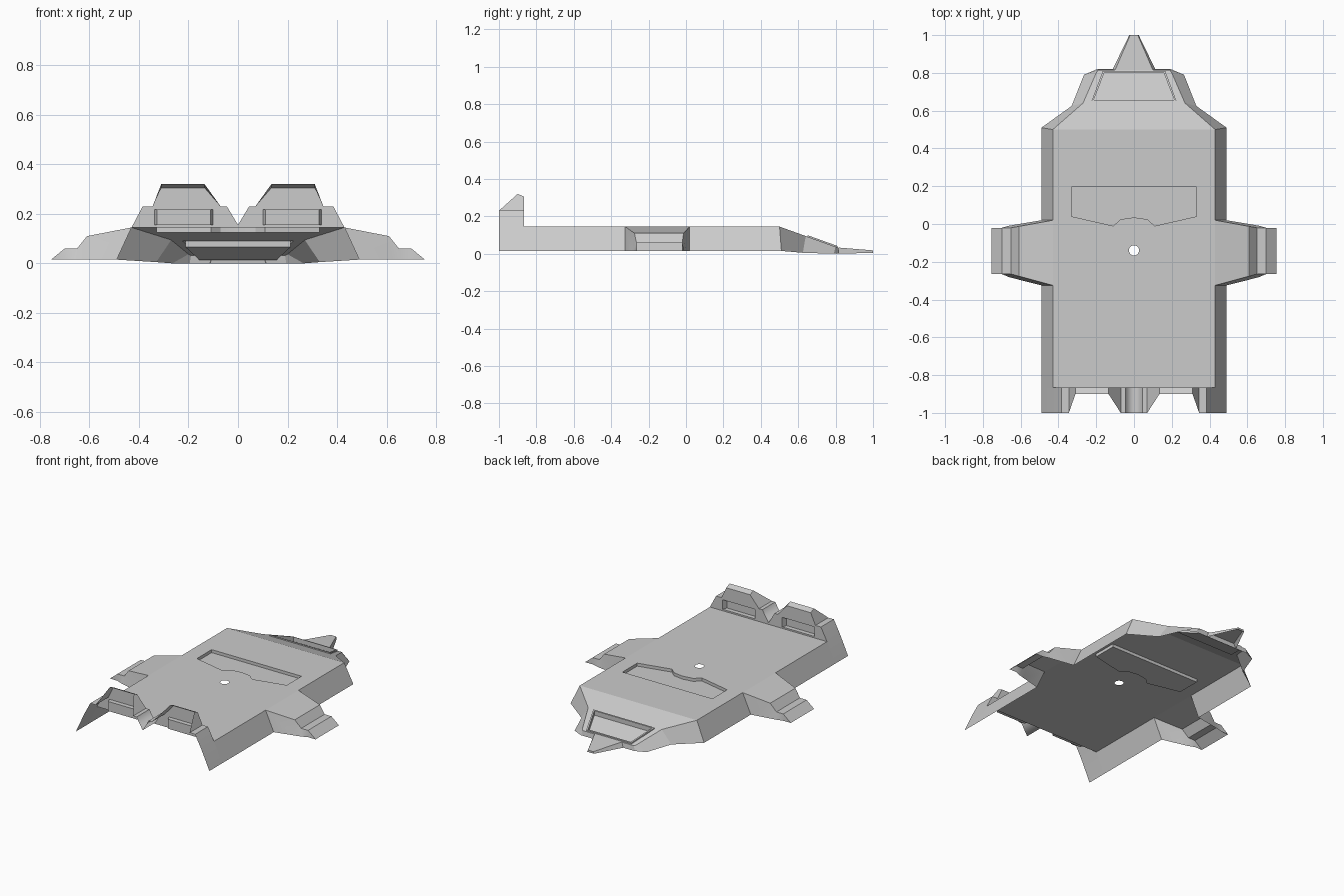
import bpy, bmesh
from math import cos, sin, tau
from mathutils import Vector

if "Cube" in bpy.data.objects:
    bpy.data.objects.remove(bpy.data.objects["Cube"])

grey = bpy.data.materials.new("hull_grey")
grey.use_nodes = True
grey.diffuse_color = (0.6, 0.6, 0.6, 1)
grey.node_tree.nodes["Principled BSDF"].inputs["Base Color"].default_value = (0.6, 0.6, 0.6, 1)


def sym(half):
    """Close a right-half outline into a full symmetric loop."""
    return half + [(-p[0], *p[1:]) for p in reversed(half) if p[0] > 0]


def at_z(points, z):
    return [(x, y, z) for x, y in points]


def shift(points, dx=0, dy=0, dz=0):
    return [(x + dx, y + dy, z + dz) for x, y, z in points]


def panel(name, lofts=(), caps=(), plate=(), facing=(0, 0, 1), mirror=False, closed=False):
    """Sheet from lofted rows, polygon caps and a plate with holes."""
    bm = bmesh.new()
    for rows in lofts:
        grid = [[bm.verts.new(p) for p in row] for row in rows]
        n = len(rows[0])
        for a, b in zip(grid, grid[1:]):
            for i in range(n if closed else n - 1):
                j = (i + 1) % n
                bm.faces.new((a[i], a[j], b[j], b[i]))
    for cap in caps:
        bm.faces.new([bm.verts.new(p) for p in cap])
    edges = []
    for loop in plate:
        ring = [bm.verts.new(p) for p in loop]
        edges += [bm.edges.new((ring[i - 1], ring[i])) for i in range(len(ring))]
    if edges:
        bmesh.ops.triangle_fill(bm, use_beauty=True, edges=edges, normal=facing)
    bmesh.ops.remove_doubles(bm, verts=bm.verts[:], dist=0.0005)
    bmesh.ops.recalc_face_normals(bm, faces=bm.faces[:])
    largest = max(bm.faces, key=lambda f: f.calc_area())
    if largest.normal.dot(Vector(facing)) < 0:
        bmesh.ops.reverse_faces(bm, faces=bm.faces[:])
    mesh = bpy.data.meshes.new(name)
    bm.to_mesh(mesh)
    bm.free()
    mesh.materials.append(grey)
    ob = bpy.data.objects.new(name, mesh)
    bpy.context.collection.objects.link(ob)
    if mirror:
        ob.modifiers.new("Mirror", "MIRROR")
    bpy.ops.object.select_all(action="DESELECT")
    ob.select_set(True)
    bpy.context.view_layer.objects.active = ob
    bpy.ops.object.shade_smooth_by_angle(angle=0.5)
    return ob


DECK, BASE, WALL = 0.145, 0.015, -0.865

# Deck with a shaped recess and a round hole
recess = at_z(sym([(0, 0.035), (0.07, 0.025), (0.11, -0.01), (0.33, 0.04), (0.33, 0.195)]), DECK)
hole = [(0.027 * cos(tau * i / 24), -0.14 + 0.027 * sin(tau * i / 24), DECK) for i in range(24)]
panel("deck", plate=[at_z(sym([(0.43, WALL), (0.43, 0.5)]), DECK), recess, hole])
recess_floor = shift(recess, dz=-0.02)
panel("deck_recess", lofts=[[recess, recess_floor]], caps=[recess_floor], closed=True)


# Sloping bow with a framed window recess
def slope(points, dz=0):
    return [(x, y, DECK - 0.36 * (y - 0.5) + dz) for x, y in points]


bow_edge = [(0.43, 0.5), (0.27, 0.64), (0.2, 0.8), (0.19, 0.815)]
frame = sym([(0.225, 0.65), (0.165, 0.81)])
opening = sym([(0.213, 0.657), (0.156, 0.803)])
panel("bow_slope", plate=[slope(sym(bow_edge)), slope(frame)])
panel("bow_window",
      lofts=[[slope(frame), slope(frame, 0.008), slope(opening, 0.008), slope(opening, -0.022)]],
      caps=[slope(opening, -0.022)], closed=True)

# Sloped side walls behind and ahead of the wings
bow_foot = [(0.49, 0.02, BASE), (0.49, 0.51, BASE), (0.33, 0.625, 0.005),
            (0.265, 0.79, 0), (0.195, 0.82, 0), (0, 0.82, 0)]
bow_top = [(0.43, 0.02, DECK)] + slope(bow_edge)
panel("bow_side", lofts=[[bow_foot, bow_top + slope([(0, 0.815)])]], facing=(1, 0, 0), mirror=True)
panel("main_side", lofts=[[[(0.49, WALL, BASE), (0.43, WALL, DECK)],
                           [(0.49, -0.325, BASE), (0.43, -0.325, DECK)]]],
      facing=(1, 0, 0), mirror=True)

# Pointed prow
prow_back = [(0, 0.815, 0.033), (0.1, 0.815, 0.033), (0.115, 0.815, 0)]
prow_tip = [(0, 1, 0.018), (0.02, 1, 0.018), (0.025, 1, 0.005)]
panel("prow", lofts=[[prow_back, prow_tip]], caps=[prow_tip + [(0, 1, 0.005)]], mirror=True)

# Stepped side wings with end walls
wing = [(0.43, DECK), (0.61, 0.11), (0.65, 0.06), (0.7, 0.06), (0.755, BASE)]
wing_foot = [0.49, 0.62, 0.66, 0.7, 0.755]


def wing_rows(root, tip):
    y = [root, root + (tip - root) * 0.82, tip, tip, tip]
    foot_y = [root, root + (tip - root) * 0.55, root + (tip - root) * 0.72, tip, tip]
    return ([(x, fy, BASE) for x, fy in zip(wing_foot, foot_y)],
            [(x, py, z) for (x, z), py in zip(wing, y)])


foot_a, top_a = wing_rows(0.02, -0.02)
foot_b, top_b = wing_rows(-0.325, -0.265)
panel("wing", lofts=[[foot_a, top_a, top_b, foot_b]], mirror=True)

# Twin tower hood, open toward the front, with its upright wall
hood = [(0.49, BASE), (0.43, DECK), (0.385, 0.23), (0.345, 0.23), (0.31, 0.32),
        (0.135, 0.32), (0.07, 0.23), (0.045, 0.23), (0, 0.155)]
hood_front = [(x, -0.9 if z > 0.3 else -1, z) for x, z in hood]
hood_back = [(x, WALL, min(z, 0.305)) for x, z in hood]
panel("tower_hood", lofts=[[hood_front, hood_back]], facing=(1, 0, 0.5), mirror=True)
niche = [(x, WALL, z) for x, z in ((0.1, 0.155), (0.338, 0.155), (0.338, 0.218), (0.1, 0.218))]
niche_floor = [(x * 0.9 + 0.022, y - 0.03, z) for x, y, z in niche]
panel("tower_wall", plate=[hood_back[1:] + [(0, WALL, DECK)], niche], facing=(0, 1, 0), mirror=True)
panel("tower_niche", lofts=[[niche, niche_floor]], caps=[niche_floor],
      facing=(0, 1, 0), mirror=True, closed=True)
